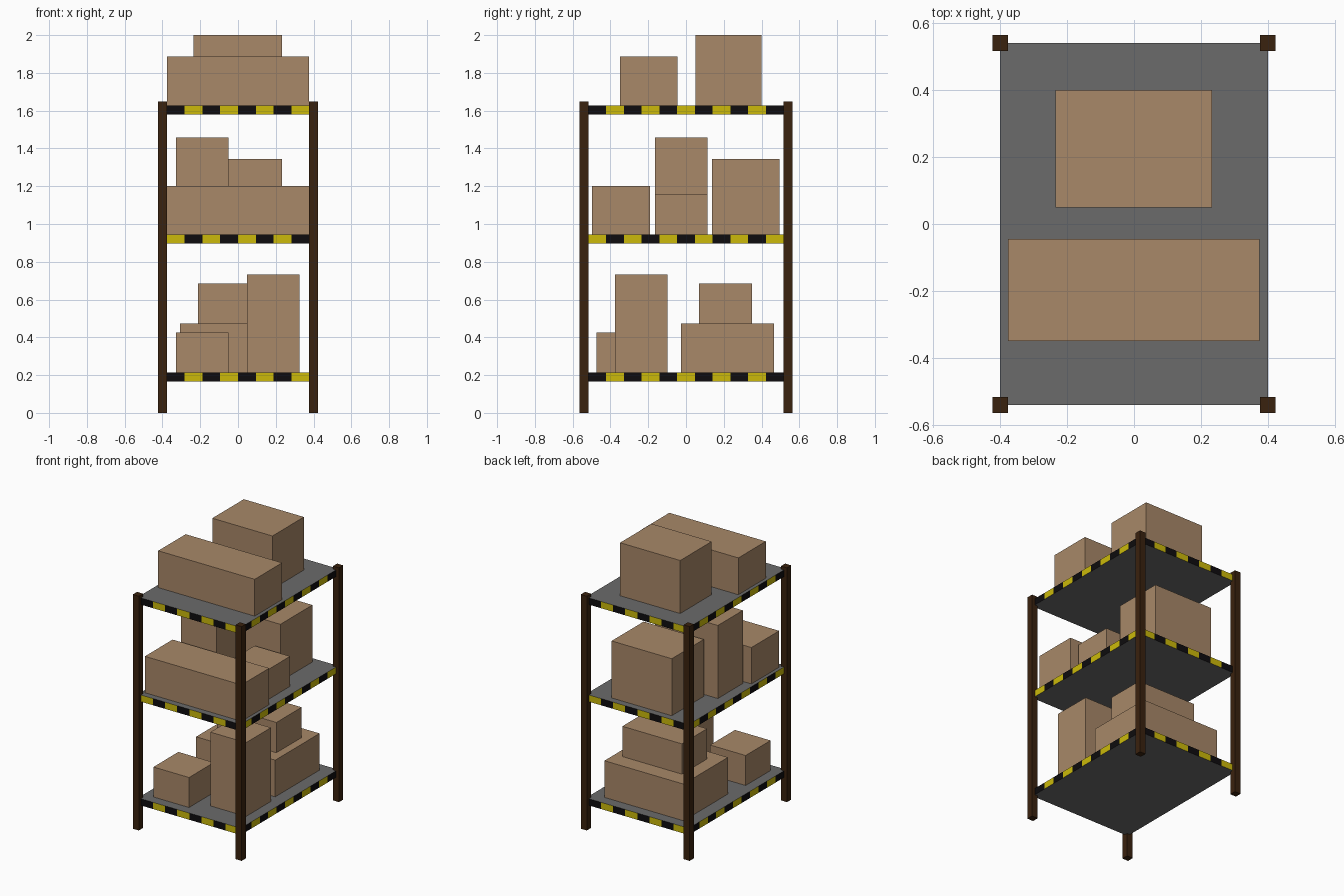
import bpy, bmesh

if "Cube" in bpy.data.objects:
    bpy.data.objects.remove(bpy.data.objects["Cube"])


def material(name, rgb):
    m = bpy.data.materials.new(name)
    lin = [(c / 255 / 12.92) if c < 10 else ((c / 255 + 0.055) / 1.055) ** 2.4 for c in rgb]
    m.diffuse_color = (*lin, 1)
    m.use_nodes = True
    m.node_tree.nodes["Principled BSDF"].inputs["Base Color"].default_value = m.diffuse_color
    return m


CARD = material("cardboard", (168, 136, 104))
POST = material("dark_brown", (58, 34, 14))
GREY = material("shelf_grey", (107, 107, 107))
BLACK = material("stripe_black", (14, 12, 14))
YELLOW = material("stripe_yellow", (204, 186, 10))


def finish(name, bm, mats):
    bmesh.ops.recalc_face_normals(bm, faces=bm.faces)
    me = bpy.data.meshes.new(name)
    bm.to_mesh(me)
    bm.free()
    for m in mats:
        me.materials.append(m)
    bpy.context.collection.objects.link(bpy.data.objects.new(name, me))


def box(name, x0, x1, y0, y1, z0, z1, mat):
    bm = bmesh.new()
    bmesh.ops.create_cube(bm, size=1)
    for v in bm.verts:
        v.co = (x1 if v.co.x > 0 else x0, y1 if v.co.y > 0 else y0, z1 if v.co.z > 0 else z0)
    finish(name, bm, [mat])


HX, HY, HP = 0.4, 0.541, 0.0235      # shelf half sizes, half post width


def edge_points(h, n):
    """Stripe boundaries between the posts; end stripes run on into the post."""
    inner = h - HP
    return [-h] + [-inner + 2 * inner * i / n for i in range(1, n)] + [h]


def shelf(name, z0, z1, first):
    """Slab whose rim is split into alternating hazard stripes."""
    xs, ys = edge_points(HX, 8), edge_points(HY, 11)
    ring, stripe = [], []
    sides = [[(x, -HY) for x in xs], [(HX, y) for y in ys],
             [(-x, HY) for x in xs], [(-HX, -y) for y in ys]]
    for pts in sides:
        ring += pts[:-1]
        stripe += [1 + (first + i) % 2 for i in range(len(pts) - 1)]
    bm = bmesh.new()
    lo = [bm.verts.new((x, y, z0)) for x, y in ring]
    hi = [bm.verts.new((x, y, z1)) for x, y in ring]
    bm.faces.new(lo[::-1])
    bm.faces.new(hi)
    for i, s in enumerate(stripe):
        j = (i + 1) % len(ring)
        bm.faces.new((lo[i], lo[j], hi[j], hi[i])).material_index = s
    finish(name, bm, [GREY, BLACK, YELLOW])


# Corner posts
for sx, side in ((-1, "left"), (1, "right")):
    for sy, end in ((-1, "front"), (1, "back")):
        x, y = sx * HX, sy * HY
        box(f"{end}_{side}_post", x - HP, x + HP, y - HP, y + HP, 0, 1.648, POST)

# Shelves with hazard-striped rims
LOW, MID, TOP = 0.214, 0.944, 1.627
for name, z, first in (("lower_shelf", LOW, 0), ("middle_shelf", MID, 1), ("top_shelf", TOP, 0)):
    shelf(name, z - 0.047, z, first)

# Cardboard boxes: x range, y range, z range
for name, *dims in (
    ("lower_small_box", -0.327, -0.05, -0.473, -0.196, LOW, 0.425),
    ("lower_tall_box", 0.048, 0.325, -0.375, -0.098, LOW, 0.733),
    ("lower_wide_box", -0.308, 0.308, -0.026, 0.467, LOW, 0.472),
    ("lower_stacked_box", -0.213, 0.25, 0.07, 0.35, 0.472, 0.685),
    ("middle_long_box", -0.376, 0.376, -0.498, -0.19, MID, 1.20),
    ("middle_tall_box", -0.327, -0.05, -0.165, 0.113, MID, 1.458),
    ("middle_small_box", 0.05, 0.327, -0.165, 0.113, MID, 1.155),
    ("middle_large_box", -0.235, 0.233, 0.138, 0.494, MID, 1.345),
    ("top_long_box", -0.376, 0.375, -0.35, -0.045, TOP, 1.886),
    ("top_large_box", -0.235, 0.233, 0.05, 0.40, TOP, 2.0),
):
    box(name, *dims, CARD)
